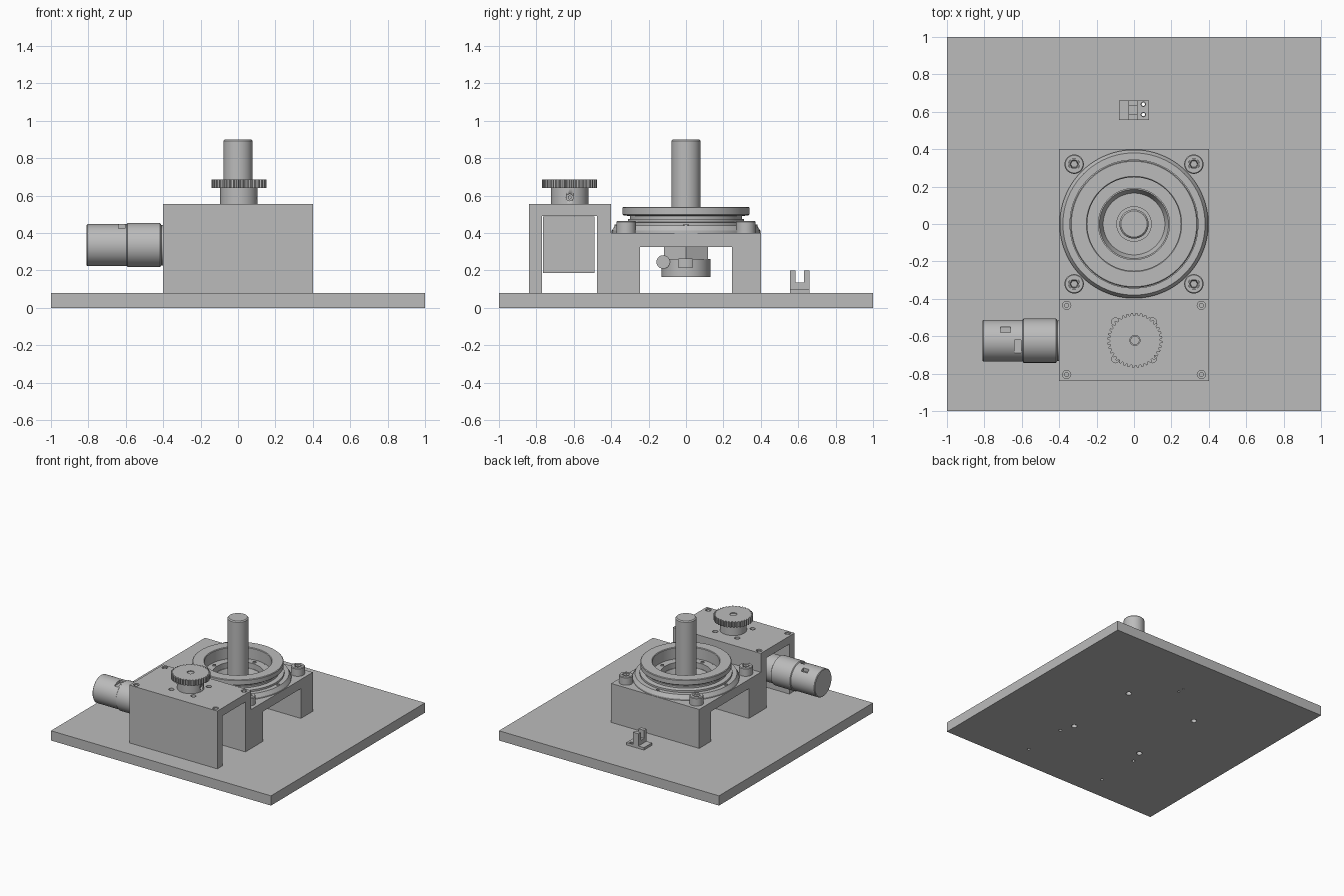
import bpy, bmesh, math
from mathutils import Matrix, Vector

if "Cube" in bpy.data.objects:
    bpy.data.objects.remove(bpy.data.objects["Cube"])

grey = bpy.data.materials.new("machined grey")
grey.use_nodes = True
GREY = (0.5, 0.5, 0.5, 1)
grey.diffuse_color = GREY
grey.node_tree.nodes["Principled BSDF"].inputs["Base Color"].default_value = GREY


def finish(name, bm, smooth=False):
    bmesh.ops.recalc_face_normals(bm, faces=bm.faces)
    mesh = bpy.data.meshes.new(name)
    bm.to_mesh(mesh)
    bm.free()
    ob = bpy.data.objects.new(name, mesh)
    bpy.context.collection.objects.link(ob)
    mesh.materials.append(grey)
    if smooth:
        bpy.context.view_layer.objects.active = ob
        bpy.ops.object.select_all(action='DESELECT')
        ob.select_set(True)
        bpy.ops.object.shade_smooth_by_angle(angle=math.radians(30))
    return ob


def extrude(name, points, axis, lo, hi, smooth=False):
    """Prism from an outline; axis X takes (y, z) points, axis Z takes (x, y)."""
    bm = bmesh.new()
    place = (lambda p: (lo, *p)) if axis == 'X' else (lambda p: (*p, lo))
    face = bm.faces.new([bm.verts.new(place(p)) for p in points])
    moved = bmesh.ops.extrude_face_region(bm, geom=[face])["geom"]
    step = Vector((hi - lo, 0, 0) if axis == 'X' else (0, 0, hi - lo))
    bmesh.ops.translate(bm, vec=step, verts=[v for v in moved if isinstance(v, bmesh.types.BMVert)])
    return finish(name, bm, smooth)


def box(name, x0, x1, y0, y1, z0, z1):
    return extrude(name, [(x0, y0), (x1, y0), (x1, y1), (x0, y1)], 'Z', z0, z1)


def lathe(name, profile, centre=(0, 0, 0), axis='Z', steps=64):
    """Turn a closed (radius, height) loop around an axis."""
    bm = bmesh.new()
    verts = [bm.verts.new((r, 0, h)) for r, h in profile]
    edges = [bm.edges.new((a, b)) for a, b in zip(verts, verts[1:] + verts[:1])]
    bmesh.ops.spin(bm, geom=verts + edges, cent=(0, 0, 0), axis=(0, 0, 1),
                   angle=math.tau, steps=steps, use_merge=True)
    bmesh.ops.remove_doubles(bm, verts=bm.verts, dist=1e-5)
    turn = Matrix.Rotation(math.pi / 2, 4, 'Y') if axis == 'X' else Matrix()
    bmesh.ops.transform(bm, matrix=Matrix.Translation(centre) @ turn, verts=bm.verts)
    return finish(name, bm, True)


def rod(name, r, lo, hi, centre=(0, 0, 0), axis='Z', steps=48):
    return lathe(name, [(0, lo), (r, lo), (r, hi), (0, hi)], centre, axis, steps)


def cut(target, cutters):
    for c in cutters:
        c.hide_render = True
        c.hide_viewport = True
        c.display_type = 'WIRE'
        m = target.modifiers.new("cut", 'BOOLEAN')
        m.operation = 'DIFFERENCE'
        m.solver = 'EXACT'
        m.object = c
    bpy.context.view_layer.update()
    done = bpy.data.meshes.new_from_object(target.evaluated_get(bpy.context.evaluated_depsgraph_get()))
    target.modifiers.clear()
    target.data = done
    for c in cutters:
        bpy.data.objects.remove(c)


def channel(y0, y1, y2, y3, z0, z1, z2):
    return [(y0, z0), (y1, z0), (y1, z1), (y2, z1), (y2, z0), (y3, z0), (y3, z2), (y0, z2)]


stage_corners = [(x, y) for x in (-.32, .32) for y in (-.32, .32)]
cover_corners = [(x, y) for x in (-.36, .36) for y in (-.805, -.435)]
sensor_holes = [(.05, .585), (.05, .64)]

# Base plate with mounting holes
base = box("base_plate", -1, 1, -1, 1, 0, .08)
cut(base, [rod("hole", .022, -.1, .2, (x, y, 0), steps=20) for x, y in stage_corners]
    + [rod("hole", .012, -.1, .2, (x, y, 0), steps=16) for x, y in cover_corners]
    + [rod("hole", .009, -.1, .2, (x, y, 0), steps=16) for x, y in sensor_holes])

# Drive cover, a channel open at both ends
GY = -.622
cover = extrude("drive_cover", channel(-.84, -.77, -.475, -.4, .08, .49, .555), 'X', -.4, .4)
cut(cover, [rod("hole", .022, .5, .6, (x, y, 0), steps=20) for x, y in cover_corners]
    + [rod("hole", .02, .52, .6, (x, GY + y, 0), steps=20) for x in (-.1, .1) for y in (-.1, .1)])
for x, y in cover_corners:
    rod("cover_screw", .013, .5, .55, (x, y, 0), steps=16)

# Gearbox and motor
box("gearbox", -.14, .14, -.765, -.488, .185, .488)
motor = lathe("motor", [(0, -.81), (.107, -.81), (.112, -.805), (.112, -.595), (.118, -.59),
                        (.118, -.417), (.108, -.41), (.108, -.14), (0, -.14)],
              (0, -.624, .335), 'X')
slots = [box("slot", -.715, -.66, -.58, -.552, .41, .6),
         box("slot", -.64, -.605, -.70, -.62, .425, .6)]
cut(motor, slots)

# Toothed wheel on a hub
teeth = 36
outline = []
for i in range(teeth):
    for part, r in ((0, .134), (.3, .134), (.45, .147), (.85, .147)):
        a = math.tau * (i + part) / teeth
        outline.append((.005 + r * math.cos(a), GY + r * math.sin(a)))
gear = extrude("drive_gear", outline, 'Z', .64, .685)
cut(gear, [rod("bore", .027, .6, .8, (.005, GY, 0), steps=24)])
rod("gear_shaft", .024, .5, .68, (.005, GY, 0), steps=24)
hub = rod("gear_hub", .1, .555, .64, (.005, GY, 0))
cut(hub, [rod("screw_hole", .018, .07, .2, (0, GY, .59), 'X', 16)])
rod("set_screw", .011, .06, .095, (0, GY, .59), 'X', 6)

# Stage block with a tunnel and a central opening
block = extrude("stage_block", channel(-.4, -.245, .245, .4, .08, .325, .4), 'X', -.4, .4)
cut(block, [rod("opening", .2, .2, .6, steps=64)])

# Rotary stage: bearing body, rotating ring and inner bowl
lathe("bearing_body", [(.19, .325), (.2, .325), (.2, .4), (.397, .4), (.397, .412), (.38, .44),
                       (.345, .44), (.345, .455), (.31, .46), (.31, .475), (.25, .475),
                       (.25, .445), (.19, .445)], steps=96)
lathe("rotating_ring", [(.25, .47), (.3, .47), (.3, .49), (.335, .495), (.34, .5),
                        (.34, .535), (.335, .54), (.255, .54), (.25, .535)], steps=96)
lathe("inner_bowl", [(.07, .325), (.195, .325), (.195, .4), (.185, .4), (.165, .355),
                     (.095, .355), (.095, .38), (.07, .38)])

# Screws around the bearing
for r, z in ((.367, .445), (.215, .45)):
    for i in range(4):
        a = i * math.pi / 2
        pos = (r * math.cos(a), r * math.sin(a), 0)
        lathe("ring_screw", [(.007, z - .02), (.014, z - .02), (.014, z), (.007, z)], pos, steps=16)

# Scale marks
for i in range(36):
    a = math.tau * i / 36
    rod("scale_mark", .003, .44, .448, (.243 * math.cos(a), .243 * math.sin(a), 0), steps=6)

# Socket head corner bolts
for x, y in stage_corners:
    lathe("corner_bolt", [(0, .4), (.052, .4), (.052, .46), (.047, .465), (.03, .465),
                          (.03, .435), (0, .435)], (x, y, 0), steps=32)
    lathe("bolt_socket", [(.018, .43), (.032, .43), (.032, .464), (.024, .464)], (x, y, 0), steps=6)

# Central shaft and clamp below the stage
lathe("central_shaft", [(0, .17), (.078, .17), (.078, .892), (.07, .9), (0, .9)])
rod("clamp_flange", .135, .26, .326, steps=6)
collar = rod("clamp_collar", .13, .165, .26)
cut(collar, [box("gap", .05, .3, -.04, .035, .215, .3)])
rod("clamp_screw", .036, -.06, .1, (0, -.122, .245), 'X', 24)
rod("clamp_screw_head", .02, .1, .105, (0, -.122, .245), 'X', 6)

# Fork sensor
fork = extrude("sensor_fork", channel(.555, .585, .63, .66, .2, .135, .08), 'X', -.03, .02)
box("sensor_foot", -.08, -.03, .555, .66, .08, .1)
flange = box("sensor_flange", .02, .08, .555, .66, .08, .1)
cut(flange, [rod("hole", .012, 0, .2, (x, y, 0), steps=16) for x, y in sensor_holes])
